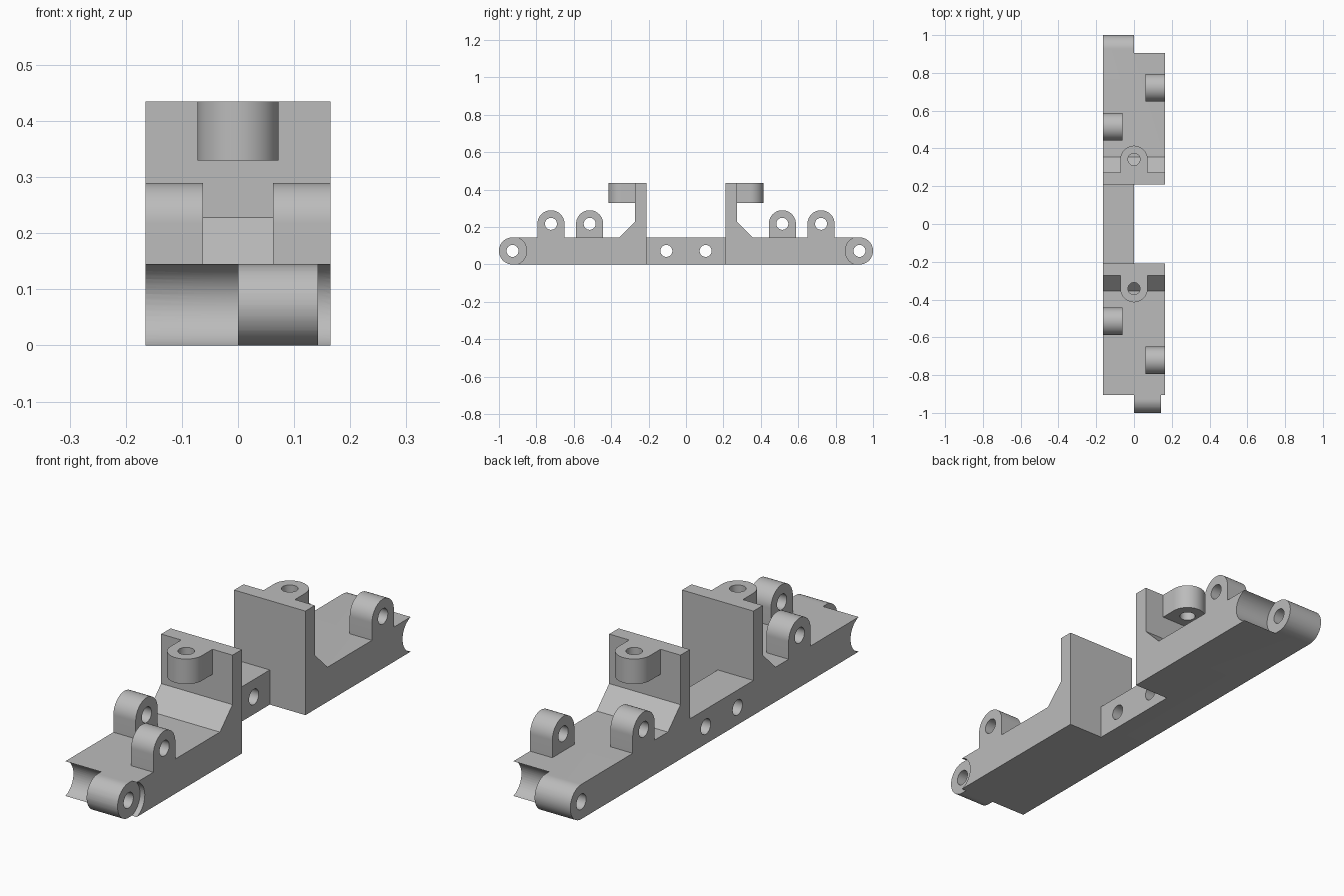
import bpy, bmesh
from math import radians, sin, cos
from mathutils import Matrix

cube = bpy.data.objects.get("Cube")
if cube:
    bpy.data.objects.remove(cube)

grey = bpy.data.materials.new("light_grey")
grey.use_nodes = True
GREY = (0.5, 0.5, 0.5, 1)
grey.diffuse_color = GREY
grey.node_tree.nodes["Principled BSDF"].inputs["Base Color"].default_value = GREY

HALF_W = 0.165          # half width of the body
H = 0.145               # deck height
R = H / 2               # radius of every rounded end
BORE = 0.032
END = 1 - R             # hinge axis
WALL_IN, WALL_OUT, TOP = 0.21, 0.272, 0.435

# local (x, y, z) becomes world (y, z, x), for profiles drawn from the side
SIDEWAYS = Matrix(((0, 0, 1, 0), (1, 0, 0, 0), (0, 1, 0, 0), (0, 0, 0, 1)))


def arc(cx, cy, r, start, end, steps=32):
    angles = [radians(start + (end - start) * i / steps) for i in range(steps + 1)]
    return [(cx + r * cos(a), cy + r * sin(a)) for a in angles]


def circle(cx, cy, r):
    return arc(cx, cy, r, 0, 360, 48)[:-1]


def smooth(obj):
    bpy.ops.object.select_all(action='DESELECT')
    obj.select_set(True)
    bpy.context.view_layer.objects.active = obj
    bpy.ops.object.shade_smooth_by_angle(angle=radians(30))


def extrude(name, loops, low, high, sideways=True):
    """Extrude an outline with holes between two heights along its axis."""
    curve = bpy.data.curves.new(name, 'CURVE')
    curve.dimensions = '2D'
    curve.fill_mode = 'BOTH'
    curve.extrude = (high - low) / 2
    for loop in loops:
        spline = curve.splines.new('POLY')
        spline.points.add(len(loop) - 1)
        for point, (x, y) in zip(spline.points, loop):
            point.co = (x, y, 0, 1)
        spline.use_cyclic_u = True
    temp = bpy.data.objects.new(name + "_curve", curve)
    bpy.context.collection.objects.link(temp)
    bpy.context.view_layer.update()
    mesh = bpy.data.meshes.new_from_object(
        temp.evaluated_get(bpy.context.evaluated_depsgraph_get()))
    bpy.data.objects.remove(temp)
    bpy.data.curves.remove(curve)

    bm = bmesh.new()
    bm.from_mesh(mesh)
    bmesh.ops.remove_doubles(bm, verts=bm.verts, dist=1e-5)
    bmesh.ops.translate(bm, verts=bm.verts, vec=(0, 0, (low + high) / 2))
    if sideways:
        bmesh.ops.transform(bm, matrix=SIDEWAYS, verts=bm.verts)
    bmesh.ops.recalc_face_normals(bm, faces=bm.faces)
    bm.to_mesh(mesh)
    bm.free()
    mesh.materials.clear()
    mesh.materials.append(grey)
    obj = bpy.data.objects.new(name, mesh)
    bpy.context.collection.objects.link(obj)
    smooth(obj)
    return obj


# Body: side outline with rounded ends, two walls with sloped gussets, four bores
gusset = [(0.355, H), (WALL_OUT, H + 0.083), (WALL_OUT, TOP), (WALL_IN, TOP), (WALL_IN, H)]
outline = arc(END, R, R, -90, 90) + gusset
outline += [(-y, z) for y, z in reversed(gusset)] + arc(-END, R, R, 90, 270)
bores = [circle(y, R, BORE) for y in (-END, -0.105, 0.105, END)]
body = extrude("body", [outline] + bores, -HALF_W, HALF_W)

# Cut the hinge sockets and the open half of the middle bridge
gap = [(-WALL_IN, -0.1), (WALL_IN, -0.1), (WALL_IN, 0.6), (-WALL_IN, 0.6)]
socket_r = 0.076
cuts = [
    (gap, 0, 0.3),
    (circle(END, R, socket_r), 0, 0.3),
    (circle(-END, R, socket_r), -0.3, 0),
    (circle(-END, R, socket_r), 0.143, 0.3),
]
for loop, low, high in cuts:
    cutter = extrude("cutter", [loop], low, high)
    cutter.hide_render = True
    mod = body.modifiers.new("cut", 'BOOLEAN')
    mod.operation = 'DIFFERENCE'
    mod.solver = 'EXACT'
    mod.object = cutter
    bpy.context.view_layer.objects.active = body
    # run the cut before the smoothing modifier, if there is one
    bpy.ops.object.modifier_move_to_index(modifier=mod.name, index=0)
    bpy.ops.object.modifier_apply(modifier=mod.name)
    bpy.data.objects.remove(cutter)
smooth(body)

for side, label in ((-1, "front"), (1, "back")):
    # Upright lugs on the deck, one on each edge
    for name, y, low, high in (("inner", 0.515, -HALF_W, -0.062),
                               ("outer", 0.722, 0.062, HALF_W)):
        y *= side
        lug = [(y - R, H), (y + R, H)] + arc(y, H + R, R, 0, 180)
        extrude(f"{label}_{name}_lug", [lug, circle(y, H + R, BORE)], low, high)

    # Rounded tab with a vertical bore at the top of the wall
    y = 0.342
    tab = [(R, WALL_OUT)] + arc(0, y, R, 0, 180) + [(-R, WALL_OUT)]
    loops = [[(px, side * py) for px, py in loop] for loop in (tab, circle(0, y, BORE))]
    extrude(f"{label}_tab", loops, 0.33, TOP, sideways=False)
